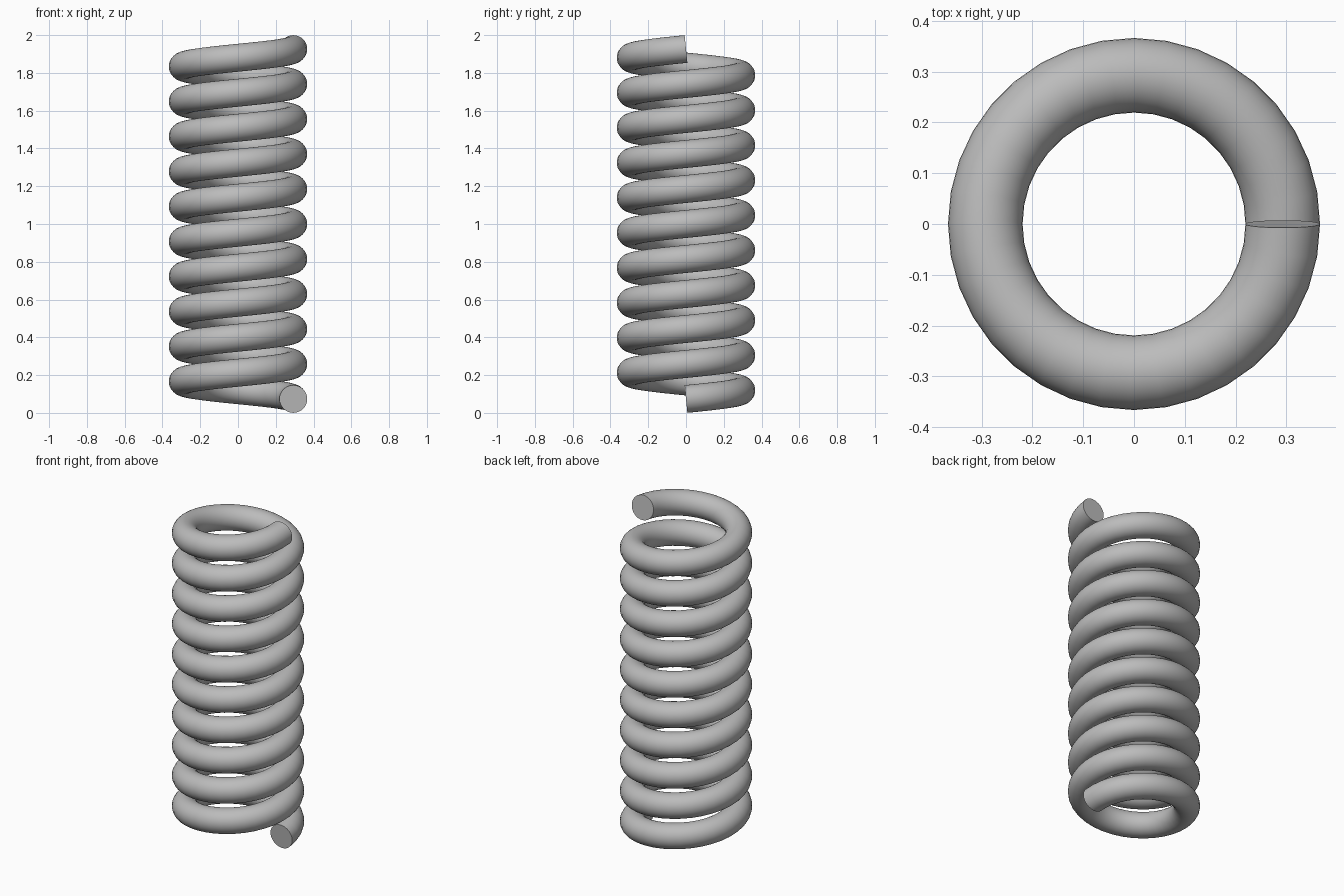
import bpy, bmesh
from math import sin, cos, tau, radians
from mathutils import Vector

cube = bpy.data.objects.get("Cube")
if cube:
    bpy.data.objects.remove(cube, do_unlink=True)

COIL_RADIUS, WIRE_RADIUS = 0.293, 0.0735
TURNS, STEPS_PER_TURN, SIDES = 10, 36, 32
HEIGHT = 2.0
PITCH = (HEIGHT - 2 * WIRE_RADIUS) / TURNS

# Plain grey metal
grey = bpy.data.materials.new("grey metal")
grey.use_nodes = True
colour = (0.5, 0.5, 0.5, 1)
grey.diffuse_color = colour
grey.node_tree.nodes["Principled BSDF"].inputs["Base Color"].default_value = colour


def wire_ring(bm, angle):
    """One circular cross-section, square to the helix."""
    outward = Vector((cos(angle), sin(angle), 0))
    along = Vector((-sin(angle) * COIL_RADIUS, cos(angle) * COIL_RADIUS, PITCH / tau)).normalized()
    up = outward.cross(along)
    centre = outward * COIL_RADIUS + Vector((0, 0, WIRE_RADIUS + PITCH * angle / tau))
    return [bm.verts.new(centre + WIRE_RADIUS * (outward * cos(a) + up * sin(a)))
            for a in (tau * i / SIDES for i in range(SIDES))]


# Helical wire swept counterclockwise upwards, with flat cut ends
bm = bmesh.new()
rings = [wire_ring(bm, tau * i / STEPS_PER_TURN) for i in range(TURNS * STEPS_PER_TURN + 1)]
for low, high in zip(rings, rings[1:]):
    for i in range(SIDES):
        j = (i + 1) % SIDES
        bm.faces.new((low[i], low[j], high[j], high[i]))
bm.faces.new(rings[0])
bm.faces.new(rings[-1])
bmesh.ops.recalc_face_normals(bm, faces=bm.faces)

mesh = bpy.data.meshes.new("coil_spring")
bm.to_mesh(mesh)
bm.free()
mesh.materials.append(grey)
spring = bpy.data.objects.new("coil_spring", mesh)
bpy.context.collection.objects.link(spring)

# Smooth wire, sharp cut ends
bpy.ops.object.select_all(action="DESELECT")
spring.select_set(True)
bpy.context.view_layer.objects.active = spring
bpy.ops.object.shade_smooth_by_angle(angle=radians(40))
